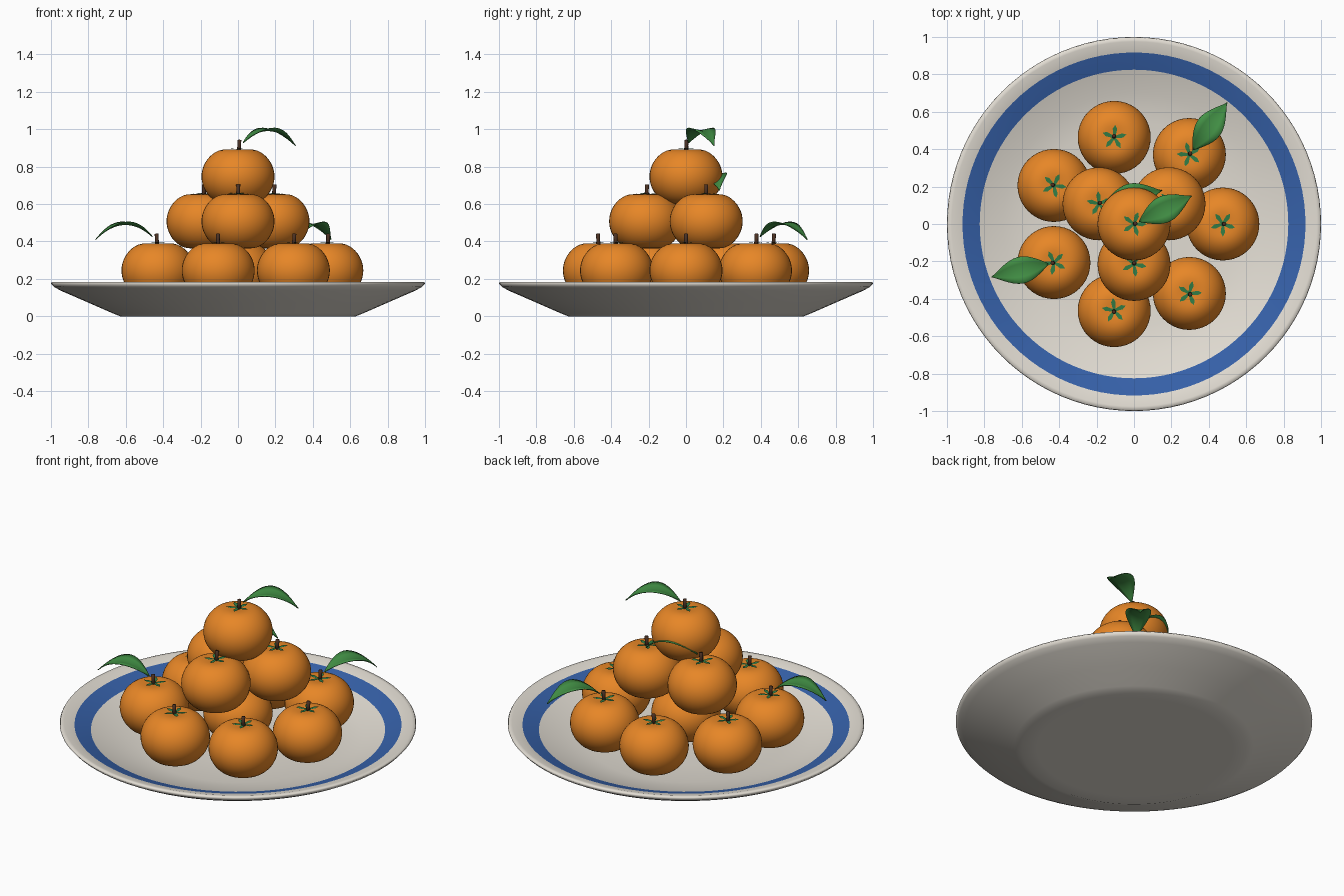
import bpy, bmesh, math
from math import sin, cos, pi, exp, radians

cube = bpy.data.objects.get("Cube")
if cube:
    bpy.data.objects.remove(cube, do_unlink=True)


def material(name, rgb):
    m = bpy.data.materials.new(name)
    m.use_nodes = True
    m.diffuse_color = (*rgb, 1)
    bsdf = next(n for n in m.node_tree.nodes if n.type == "BSDF_PRINCIPLED")
    bsdf.inputs["Base Color"].default_value = (*rgb, 1)
    return m


CREAM = material("cream glaze", (0.76, 0.72, 0.65))
BLUE = material("blue glaze", (0.037, 0.12, 0.4))
PEEL = material("orange peel", (0.80, 0.24, 0.02))
LEAF = material("leaf green", (0.055, 0.28, 0.06))
CALYX = material("calyx green", (0.03, 0.2, 0.06))
STEM = material("stem brown", (0.07, 0.03, 0.016))


def finish(bm, name, mats):
    mesh = bpy.data.meshes.new(name)
    bmesh.ops.recalc_face_normals(bm, faces=bm.faces)
    bm.to_mesh(mesh)
    bm.free()
    for m in mats:
        mesh.materials.append(m)
    mesh.shade_smooth()
    return mesh


def place(mesh, name, loc=(0, 0, 0), turn=0):
    ob = bpy.data.objects.new(name, mesh)
    ob.location = loc
    ob.rotation_euler.z = turn
    bpy.context.collection.objects.link(ob)
    return ob


def lathe(name, profile, sides, mats, painted=()):
    """Revolve (radius, height) points; painted segments take the second material."""
    bm = bmesh.new()
    rings = [[bm.verts.new((r * cos(2 * pi * i / sides), r * sin(2 * pi * i / sides), z))
              for i in range(sides)] for r, z in profile]
    for k, (a, b) in enumerate(zip(rings, rings[1:])):
        for i in range(sides):
            j = (i + 1) % sides
            f = bm.faces.new((a[i], a[j], b[j], b[i]))
            f.material_index = int(k in painted)
    bmesh.ops.remove_doubles(bm, verts=bm.verts, dist=1e-5)
    return finish(bm, name, mats)


# Plate with a painted band inside the rim
plate_profile = [(0, 0.06), (0.3, 0.06), (0.55, 0.066), (0.7, 0.092), (0.825, 0.137),
                 (0.917, 0.168), (0.975, 0.184), (0.995, 0.184), (1, 0.175), (0.985, 0.158),
                 (0.95, 0.138), (0.8, 0.073), (0.67, 0.016), (0.63, 0), (0.55, 0), (0, 0)]
place(lathe("plate", plate_profile, 96, [CREAM, BLUE], painted=(4,)), "plate")

# Fruit body: squashed ball with dimples at both ends
RADIUS, HALF = 0.195, 0.17


def top_height(r):
    return HALF * math.sqrt(max(0, 1 - (r / RADIUS) ** 2)) - 0.03 * exp(-(r / 0.08) ** 2)


fruit_profile = []
for i in range(29):
    t = pi * (i / 28 - 0.5)
    r = RADIUS * cos(t)
    fruit_profile.append((r, math.copysign(top_height(r), t)))
fruit = lathe("fruit", fruit_profile, 40, [PEEL])

# Stem: short tapered twig
stem = lathe("stem", [(0, 0.13), (0.013, 0.13), (0.01, 0.165), (0.011, 0.196), (0, 0.198)],
             10, [STEM])

# Calyx: star of narrow pointed sepals lying on the peel
bm = bmesh.new()
for k in range(5):
    a = 2 * pi * k / 5 - pi / 2
    left, right = [], []
    for r, w in ((0.004, 0.006), (0.025, 0.009), (0.045, 0.012), (0.066, 0.001)):
        for side, row in ((-1, left), (1, right)):
            y = side * w
            row.append(bm.verts.new((r * cos(a) - y * sin(a), r * sin(a) + y * cos(a),
                                     top_height(r) + 0.006)))
    for i in range(3):
        bm.faces.new((left[i], left[i + 1], right[i + 1], right[i]))
calyx = finish(bm, "calyx", [CALYX])

# Leaf: arched blade with a shallow fold along the midrib
bm = bmesh.new()
rows = []
STEPS = 16
for i in range(STEPS + 1):
    t = i / STEPS
    width = 0.003 * (1 - t) + 0.07 * sin(pi * t ** 0.95) ** 1.1 if 0 < t < 1 else 0.002
    z = 0.18 + 0.275 * t - 0.29 * t * t
    rows.append([bm.verts.new((0.03 + 0.312 * t, s * width, z + 0.2 * abs(s) * width))
                 for s in (-1, -0.5, 0, 0.5, 1)])
for a, b in zip(rows, rows[1:]):
    for j in range(4):
        bm.faces.new((a[j], b[j], b[j + 1], a[j + 1]))
leaf = finish(bm, "leaf", [LEAF])


def add_fruit(label, x, y, z, turn, leaf_angle=None):
    loc = (x, y, z)
    place(fruit, label + "_fruit", loc)
    place(calyx, label + "_calyx", loc, turn)
    twig = place(stem, label + "_stem", loc)
    twig.rotation_euler = (0, 0.04, turn)
    if leaf_angle is not None:
        blade = place(leaf, label + "_leaf", loc, radians(leaf_angle))
        thick = blade.modifiers.new("thickness", "SOLIDIFY")
        thick.thickness = 0.004
        thick.offset = 0


# Bottom layer: ring of seven around a centre one
bottom_leaves = {1: 54, 4: 193}
for k in range(7):
    a = 2 * pi * k / 7
    add_fruit(f"bottom_{k + 1}", 0.475 * cos(a), 0.475 * sin(a), 0.245, 0.9 * k,
              bottom_leaves.get(k))
add_fruit("bottom_centre", 0, 0, 0.245, 0)

# Middle layer of three
for k in range(3):
    a = radians(30 + 120 * k)
    add_fruit(f"middle_{k + 1}", 0.216 * cos(a), 0.216 * sin(a), 0.508, 0.7 * k,
              12 if k == 1 else None)

# Top of the pile
add_fruit("top", 0, 0, 0.747, 0.3, 26)
